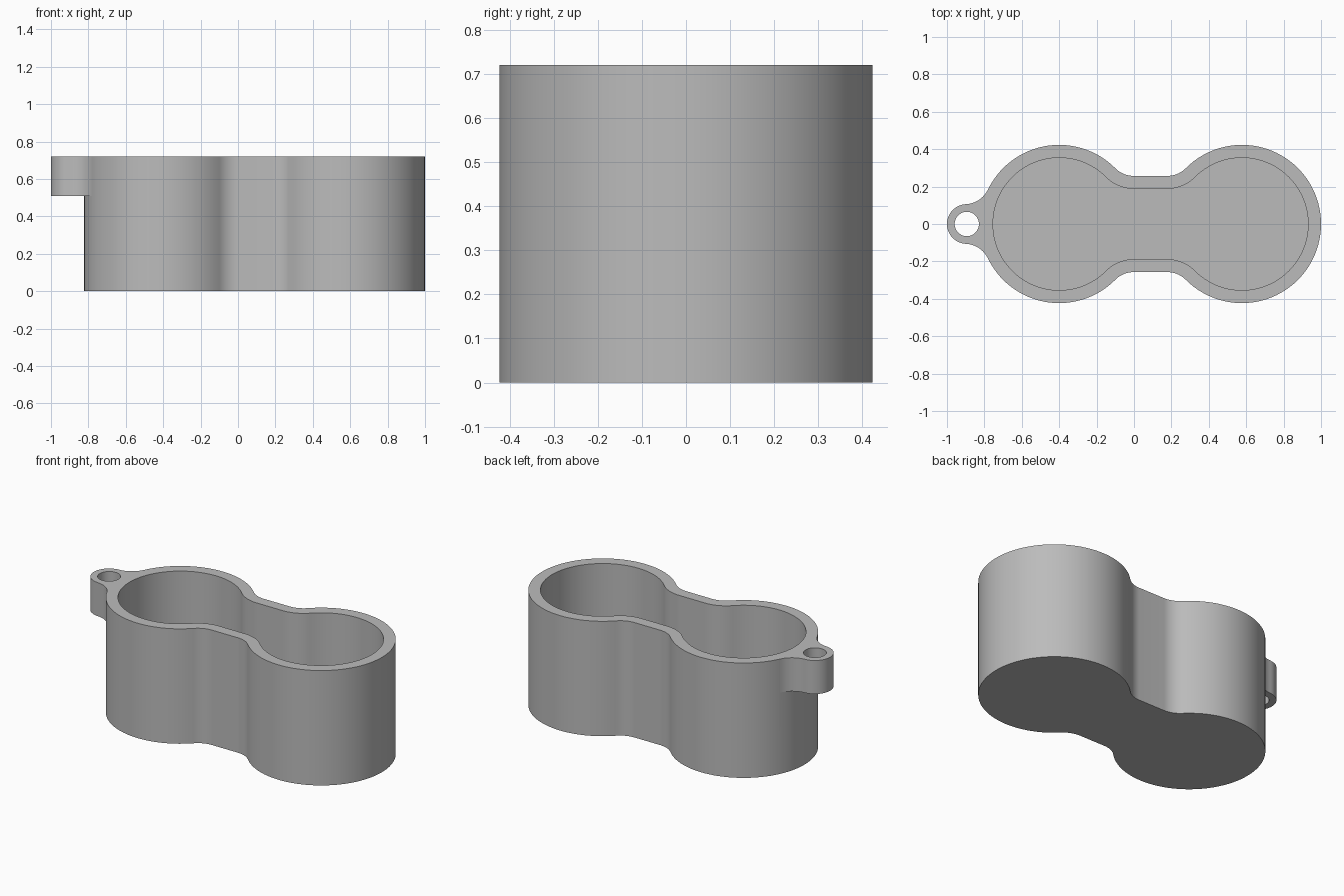
import bpy, bmesh
from math import pi, sqrt, atan2, cos, sin, acos, radians

if "Cube" in bpy.data.objects:
    bpy.data.objects.remove(bpy.data.objects["Cube"])

LEFT, RIGHT, EAR = -0.40, 0.577, -0.894   # lobe and ear centres on x
R, WALL, NECK, FILLET = 0.423, 0.069, 0.257, 0.14
TOP, EAR_BOTTOM, FLOOR = 0.72, 0.51, 0.07
EAR_R, HOLE_R = 0.106, 0.065


def arc(cx, cy, r, a0, a1, n):
    return [(cx + r * cos(a0 + (a1 - a0) * i / n),
             cy + r * sin(a0 + (a1 - a0) * i / n)) for i in range(n + 1)]


def double_lobe(r, h, f):
    """Two circles joined by a straight neck with filleted corners."""
    y = h + f
    dx = sqrt((r + f) ** 2 - y ** 2)
    a = atan2(y, dx)
    return (arc(LEFT, 0, r, a, 2 * pi - a, 72)
            + arc(LEFT + dx, -y, f, pi - a, pi / 2, 12)
            + arc(RIGHT - dx, -y, f, pi / 2, a, 12)
            + arc(RIGHT, 0, r, a - pi, pi - a, 72)
            + arc(RIGHT - dx, y, f, -a, -pi / 2, 12)
            + arc(LEFT + dx, y, f, -pi / 2, a - pi, 12))


def ear_outline():
    """Round ear blended into the left lobe, ending inside its wall."""
    d, p, q = LEFT - EAR, EAR_R + FILLET, R + FILLET
    a = acos((d * d + p * p - q * q) / (2 * d * p))   # fillet seen from ear
    fx, fy = EAR + p * cos(a), p * sin(a)
    b = atan2(-fy, LEFT - fx)                         # fillet towards lobe
    tuck = atan2(fy, fx - LEFT)
    inner = R - WALL * 0.6
    return (arc(fx, fy, FILLET, b, a - pi, 16)
            + arc(EAR, 0, EAR_R, a, 2 * pi - a, 48)
            + arc(fx, -fy, FILLET, pi - a, -b, 16)
            + arc(LEFT, 0, inner, 2 * pi - tuck, tuck, 24))


def prism(name, points, z0, z1):
    clean = []
    for p in points:
        if all(abs(p[0] - c[0]) + abs(p[1] - c[1]) > 1e-5 for c in clean[-1:] + clean[:1]):
            clean.append(p)
    bm = bmesh.new()
    face = bm.faces.new([bm.verts.new((x, y, z0)) for x, y in clean])
    new = bmesh.ops.extrude_face_region(bm, geom=[face])["geom"]
    for v in new:
        if isinstance(v, bmesh.types.BMVert):
            v.co.z = z1
    bmesh.ops.recalc_face_normals(bm, faces=bm.faces[:])
    mesh = bpy.data.meshes.new(name)
    bm.to_mesh(mesh)
    bm.free()
    ob = bpy.data.objects.new(name, mesh)
    bpy.context.collection.objects.link(ob)
    return ob


def combine(target, tool, operation):
    bpy.context.view_layer.objects.active = target
    mod = target.modifiers.new(operation, "BOOLEAN")
    mod.operation, mod.solver, mod.object = operation, "EXACT", tool
    bpy.ops.object.modifier_apply(modifier=mod.name)
    bpy.data.objects.remove(tool)


# Container body with its hanging ear
body = prism("container", double_lobe(R, NECK, FILLET), 0, TOP)
combine(body, prism("ear", ear_outline(), EAR_BOTTOM, TOP), "UNION")

# Cavity, offset inward by the wall thickness, and the hole through the ear
combine(body, prism("cavity", double_lobe(R - WALL, NECK - WALL, FILLET + WALL),
                    FLOOR, TOP + 0.1), "DIFFERENCE")
combine(body, prism("ear_hole", arc(EAR, 0, HOLE_R, 0, 2 * pi, 48),
                    EAR_BOTTOM - 0.1, TOP + 0.1), "DIFFERENCE")

# Plain grey finish
grey = bpy.data.materials.new("grey")
grey.diffuse_color = (0.5, 0.5, 0.5, 1)
grey.use_nodes = True
grey.node_tree.nodes["Principled BSDF"].inputs["Base Color"].default_value = grey.diffuse_color
body.data.materials.clear()
body.data.materials.append(grey)
for f in body.data.polygons:
    f.material_index = 0
body.select_set(True)
bpy.context.view_layer.objects.active = body
bpy.ops.object.shade_smooth_by_angle(angle=radians(30))
